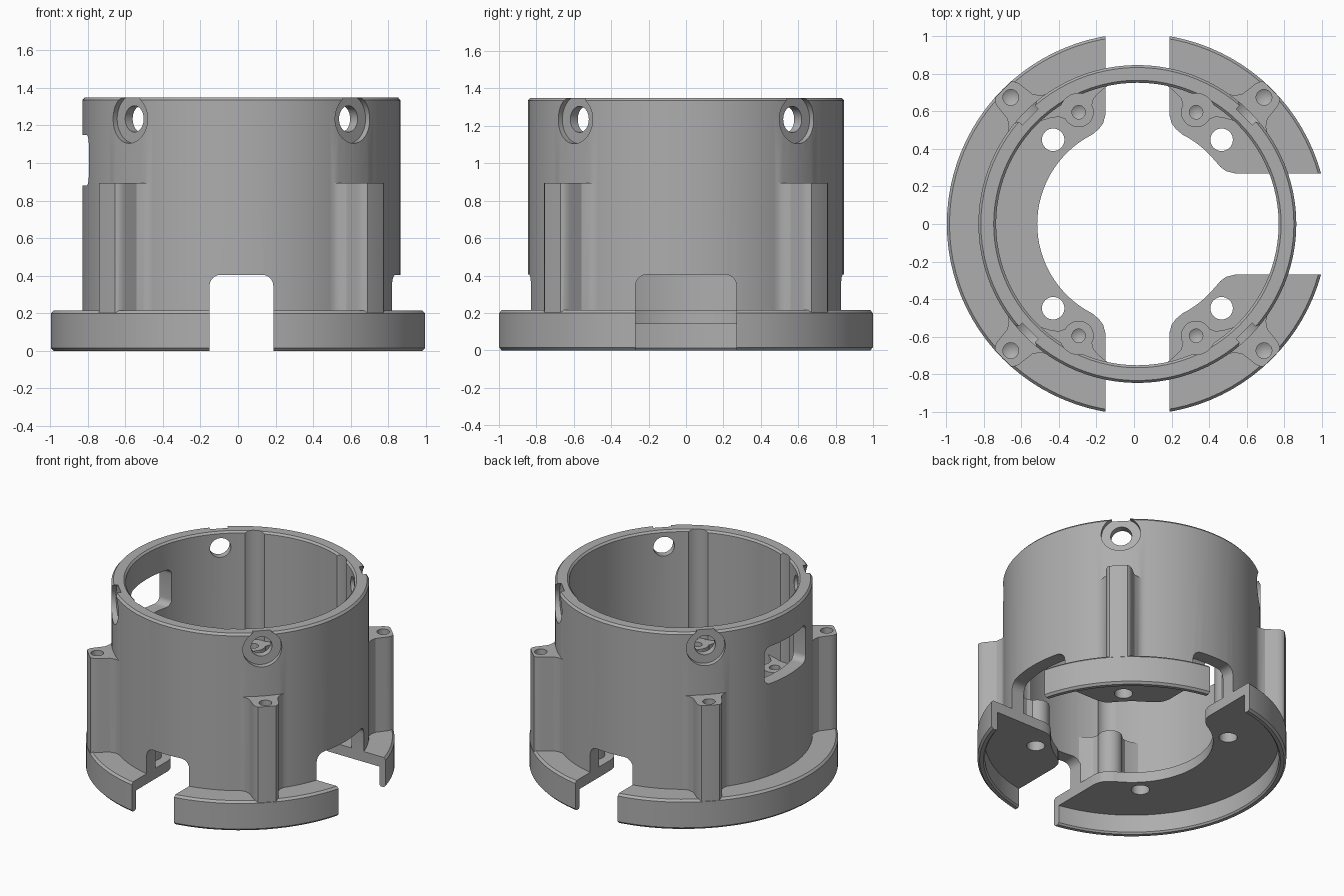
import bpy, bmesh, math
from mathutils import Matrix, Vector

if "Cube" in bpy.data.objects:
    bpy.data.objects.remove(bpy.data.objects["Cube"])

CX = 0.018            # axis of the tube in x
FLANGE_R = 1.014
WALL_R = 0.846
BORE_R = 0.752
FLOOR_R = 0.533
DIAGONALS = (45, 135, 225, 315)
INNER_ANGLES = (62.3, 117.7, 242.3, 297.7)

grey = bpy.data.materials.new("grey plastic")
grey.use_nodes = True
grey.diffuse_color = (0.42, 0.42, 0.42, 1)
grey.node_tree.nodes["Principled BSDF"].inputs["Base Color"].default_value = grey.diffuse_color


def make_object(name, bm):
    bmesh.ops.recalc_face_normals(bm, faces=bm.faces[:])
    mesh = bpy.data.meshes.new(name)
    bm.to_mesh(mesh)
    bm.free()
    mesh.materials.append(grey)
    obj = bpy.data.objects.new(name, mesh)
    bpy.context.scene.collection.objects.link(obj)
    return obj


def lathe(name, profile, steps, centre=(0, 0), closed=False):
    """Revolve (radius, height) points about a vertical axis."""
    bm = bmesh.new()
    verts = [bm.verts.new((r, 0, z)) for r, z in profile]
    edges = [bm.edges.new(pair) for pair in zip(verts, verts[1:])]
    if closed:
        edges.append(bm.edges.new((verts[-1], verts[0])))
    bmesh.ops.spin(bm, geom=verts + edges, cent=(0, 0, 0), axis=(0, 0, 1),
                   angle=math.tau, steps=steps, use_merge=True)
    bmesh.ops.remove_doubles(bm, verts=bm.verts[:], dist=0.00001)
    bmesh.ops.translate(bm, verts=bm.verts[:], vec=(CX + centre[0], centre[1], 0))
    return make_object(name, bm)


def prism(name, points, start, end, angle, radial=False):
    """Extrude an outline upward, or outward from the axis when radial."""
    bm = bmesh.new()
    turn = Matrix.Rotation(math.radians(angle), 3, 'Z')

    def ring(h):
        coords = [(h, p, q) if radial else (p, q, h) for p, q in points]
        return [bm.verts.new(turn @ Vector(c) + Vector((CX, 0, 0))) for c in coords]

    low, high = ring(start), ring(end)
    bm.faces.new(low)
    bm.faces.new(high)
    count = len(low)
    for i in range(count):
        j = (i + 1) % count
        bm.faces.new((low[i], low[j], high[j], high[i]))
    return make_object(name, bm)


def arc(u, v, r, a0, a1, steps):
    angles = [math.radians(a0 + (a1 - a0) * i / steps) for i in range(steps + 1)]
    return [(u + r * math.cos(a), v + r * math.sin(a)) for a in angles]


def rounded_box(half, z0, z1, r):
    pts = []
    for sx, z, a in ((half - r, z1 - r, 0), (r - half, z1 - r, 90),
                     (r - half, z0 + r, 180), (half - r, z0 + r, 270)):
        pts += arc(sx, z, r, a, a + 90, 6)
    return pts


def mirrored(side):
    return side + [(u, -v) for u, v in reversed(side)]


def polar(radius, angle):
    a = math.radians(angle)
    return radius * math.cos(a), radius * math.sin(a)


# Tube, floor and hollow flange in one turned section
body = lathe("housing", [
    (FLOOR_R, 0.14), (0.965, 0.14), (0.965, 0.012), (0.975, 0), (1.0, 0),
    (FLANGE_R, 0.015), (FLANGE_R, 0.2), (1.0, 0.215), (WALL_R, 0.215),
    (WALL_R, 1.335), (0.833, 1.35), (0.765, 1.35), (BORE_R, 1.337),
    (BORE_R, 0.215), (FLOOR_R, 0.215)], 96, closed=True)

adds, cuts = [], []

# Outer screw posts, flared into the wall and trimmed to the flange edge
side = [(0.79, 0.17), (0.825, 0.155), (0.85, 0.118), (0.885, 0.094)]
tip = []
for u, v in arc(0.953, 0, 0.086, 90, -90, 16):
    k = min(1, (FLANGE_R - 0.002) / math.hypot(u, v))
    tip.append((u * k, v * k))
outer_outline = side + tip + [(u, -v) for u, v in reversed(side)]

# Inner screw posts, flared into the bore
side = [(0.785, 0.2), (0.725, 0.2), (0.715, 0.15), (0.7, 0.105)]
inner_outline = side + arc(0.672, 0, 0.08, 90, 270, 16) + [(u, -v) for u, v in reversed(side)]


def screw_hole(name, r, top, depth, centre):
    return lathe(name, [(0, top + 0.05), (r, top + 0.05), (r, top - depth),
                        (0, top - depth - r * 0.6)], 24, centre)


for a in DIAGONALS:
    adds.append(prism("outer_post", outer_outline, 0.16, 0.895, a))
    cuts.append(screw_hole("outer_post_hole", 0.042, 0.895, 0.3, polar(0.953, a)))
    cuts.append(lathe("floor_hole", [(0, 0), (0.06, 0), (0.06, 0.4), (0, 0.4)], 32, polar(0.634, a)))
    # Side holes with flat seats near the rim
    cuts.append(prism("side_hole", arc(0, 1.235, 0.07, 0, 348.75, 31), 0.6, 1.0, a, True))
    cuts.append(prism("side_hole_seat", arc(0, 1.235, 0.13, 0, 352.5, 47), 0.805, 1.0, a, True))

for a in INNER_ANGLES:
    adds.append(prism("inner_post", inner_outline, 0.16, 0.56, a))
    cuts.append(screw_hole("inner_post_hole", 0.036, 0.56, 0.2, polar(0.672, a)))
    # Shallow tool groove up the bore above each post
    cuts.append(prism("tool_groove", arc(0.672, 0, 0.1, 0, 352.5, 47), 0.5601, 1.5, a))

# Slots through wall, floor and flange, with eased corners at the floor opening
for a, half in ((0, 0.27), (90, 0.17), (270, 0.17)):
    cuts.append(prism("slot", rounded_box(half, -0.3, 0.405, 0.06), 0.3, 1.2, a, True))
    u = math.sqrt(FLOOR_R ** 2 - (half + 0.07) ** 2)
    ease = [(u - 0.05, half + 0.07), (u, half + 0.07), (u + 0.03, half + 0.035),
            (u + 0.06, half + 0.012), (u + 0.11, half - 0.001)]
    cuts.append(prism("slot_ease", mirrored(ease), -0.1, 0.3, a))

# Window in the side opposite the wide slot
cuts.append(prism("window", rounded_box(0.235, 0.88, 1.15, 0.045), 0.5, 1.2, 180, True))

for tools, operation in ((adds, 'UNION'), (cuts, 'DIFFERENCE')):
    for tool in tools:
        mod = body.modifiers.new(tool.name, 'BOOLEAN')
        mod.operation = operation
        mod.solver = 'EXACT'
        mod.object = tool
        tool.hide_render = True

# Bake the cuts and drop the tools
depsgraph = bpy.context.evaluated_depsgraph_get()
finished = bpy.data.meshes.new_from_object(body.evaluated_get(depsgraph))
body.modifiers.clear()
body.data = finished
finished.materials.clear()
finished.materials.append(grey)
for poly in finished.polygons:
    poly.material_index = 0
for tool in adds + cuts:
    bpy.data.objects.remove(tool)

bpy.ops.object.select_all(action='DESELECT')
body.select_set(True)
bpy.context.view_layer.objects.active = body
bpy.ops.object.shade_smooth_by_angle(angle=math.radians(25))
